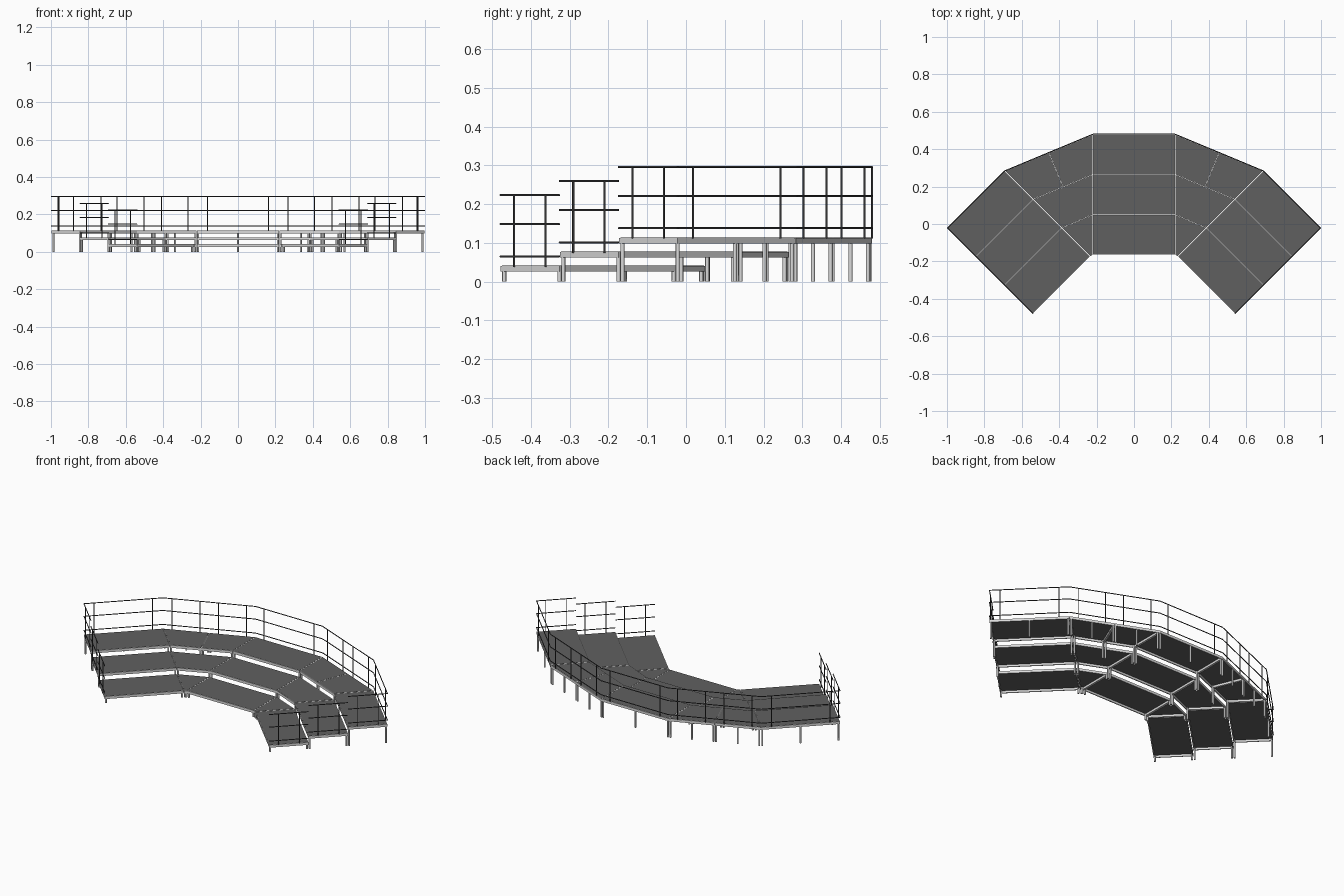
import bpy, bmesh
from mathutils import Vector

cube = bpy.data.objects.get("Cube")
if cube:
    bpy.data.objects.remove(cube, do_unlink=True)


def material(name, rgb):
    m = bpy.data.materials.new(name)
    m.use_nodes = True
    m.diffuse_color = (*rgb, 1)
    m.node_tree.nodes["Principled BSDF"].inputs["Base Color"].default_value = (*rgb, 1)
    return m


DECK = material("dark grey deck", (0.118, 0.118, 0.118))
METAL = material("silver metal", (0.72, 0.72, 0.72))
RAIL = material("charcoal rail", (0.06, 0.06, 0.062))

# Main sizes
DEPTH, STEP, HALF = 0.215, 0.0363, 0.22
DIAG = 0.1525                    # one tier depth, measured along x and y on the wings
FRONT_Y = -0.165
WING_END = Vector((0.54, -0.479))
WING_IN = Vector((0.235, -0.174))
FRAME_H, SHEET = 0.0155, 0.003


def deck_top(tier):
    return 0.041 + STEP * tier


def finish(bm, name, mat, smooth=False):
    bmesh.ops.recalc_face_normals(bm, faces=bm.faces)
    me = bpy.data.meshes.new(name)
    bm.to_mesh(me)
    bm.free()
    me.materials.append(mat)
    for p in me.polygons:
        p.use_smooth = smooth and len(p.vertices) == 4
    ob = bpy.data.objects.new(name, me)
    bpy.context.collection.objects.link(ob)


def inset(poly, amount):
    """Shrink a convex counter-clockwise outline by a fixed distance."""
    out = []
    n = len(poly)
    for i in range(n):
        a = (poly[i] - poly[i - 1]).normalized()
        b = (poly[(i + 1) % n] - poly[i]).normalized()
        na, nb = Vector((-a.y, a.x)), Vector((-b.y, b.x))
        out.append(poly[i] + (na + nb) * amount / (1 + na.dot(nb)))
    return out


def loft(bm, rings, closed=False):
    """Join matching rings of points; cap the ends unless closed."""
    vs = [[bm.verts.new(p) for p in r] for r in rings]
    n = len(vs[0])
    pairs = list(zip(vs, vs[1:])) + ([(vs[-1], vs[0])] if closed else [])
    for lo, hi in pairs:
        for i in range(n):
            j = (i + 1) % n
            bm.faces.new((lo[i], lo[j], hi[j], hi[i]))
    if not closed:
        bm.faces.new(vs[0])
        bm.faces.new(vs[-1])


def ring(poly, z):
    return [(p.x, p.y, z) for p in poly]


def tube(bm, a, b, radius, sides=8):
    a, b = Vector(a), Vector(b)
    d = b - a
    rot = d.to_track_quat('Z', 'Y').to_matrix().to_4x4()
    rot.translation = (a + b) / 2
    bmesh.ops.create_cone(bm, cap_ends=True, segments=sides, radius1=radius,
                          radius2=radius, depth=d.length, matrix=rot)


def panel(name, outline, tier, mid_leg=None):
    """Deck sheet set in a metal frame, with a leg in every corner."""
    area = sum(outline[i - 1].cross(outline[i]) for i in range(len(outline)))
    poly = inset(outline if area > 0 else outline[::-1], 0.0006)
    top = deck_top(tier)
    rim = top - 0.0006
    base = top - FRAME_H

    bm = bmesh.new()
    sheet = inset(poly, 0.0027)
    loft(bm, [ring(sheet, top - SHEET), ring(sheet, top)])
    finish(bm, name + "_deck", DECK)

    bm = bmesh.new()
    inner = inset(poly, 0.006)
    loft(bm, [ring(poly, base), ring(poly, rim), ring(inner, rim), ring(inner, base)], True)
    finish(bm, name + "_frame", METAL)

    bm = bmesh.new()
    spots = inset(poly, 0.0065)
    if mid_leg:
        centre = sum(poly, Vector((0, 0))) / len(poly)
        spots.append(mid_leg + (centre - mid_leg).normalized() * 0.007)
    for p in spots:
        tube(bm, (p.x, p.y, 0), (p.x, p.y, top - SHEET), 0.0053)
    finish(bm, name + "_legs", METAL, True)


def flip(points, side):
    return [Vector((p.x * side, p.y)) for p in points]


def wing(tier, along=0.0):
    """Point on the wing's inner (0) to outer end (1) line at a tier boundary."""
    return WING_IN.lerp(WING_END, along) + Vector((DIAG, DIAG)) * tier


def middle(tier):
    return Vector((HALF, FRONT_Y + DEPTH * tier))


# Decks: centre, wedges and straight wings on three tiers
for t in range(3):
    back = t == 2
    panel(f"centre_tier_{t + 1}",
          [middle(t), middle(t + 1), *flip([middle(t + 1), middle(t)], -1)], t,
          Vector((0, middle(3).y)) if back else None)
    for side, label in ((1, "left"), (-1, "right")):
        wing_poly = flip([wing(t), wing(t, 1), wing(t + 1, 1), wing(t + 1)], side)
        panel(f"{label}_wing_tier_{t + 1}", wing_poly, t,
              (wing_poly[2] + wing_poly[3]) / 2 if back else None)
        gap = Vector((-0.001, 0.001))
        a, b, c, d = flip([middle(t), wing(t) + gap, wing(t + 1) + gap, middle(t + 1)], side)
        if back:
            m, n = (a + b) / 2, (c + d) / 2
            panel(f"{label}_inner_wedge_tier_3", [a, m, n, d], t, (n + d) / 2)
            panel(f"{label}_outer_wedge_tier_3", [m, b, c, n], t, (n + c) / 2)
        else:
            panel(f"{label}_wedge_tier_{t + 1}", [a, b, c, d], t)


def railing(name, path, spans, tier):
    """Three level rails along a path, with two posts on each span."""
    bm = bmesh.new()
    top = deck_top(tier)
    for h in (0.024, 0.107, 0.182):
        for p, q in zip(path, path[1:]):
            tube(bm, (p.x, p.y, top + h), (q.x, q.y, top + h), 0.0026)
    for p, q in spans:
        d = (q - p).normalized() * 0.056
        if (q - p).length < 0.3:
            d *= 0.9
        for s in (p + d, q - d):
            tube(bm, (s.x, s.y, top - 0.003), (s.x, s.y, top + 0.182), 0.0026)
    finish(bm, name, RAIL, True)


# Back railing follows the outer edge and turns along both wing ends
half = [wing(2, 1), wing(3, 1), wing(3), middle(3)]
path = half + flip(half, -1)[::-1]
spans = []
for p, q in zip(path, path[1:]):
    is_wedge = abs(p.y - q.y) > 0.01 and middle(3).y in (p.y, q.y)
    m = (p + q) / 2
    spans += [(p, m), (m, q)] if is_wedge else [(p, q)]
railing("back_railing", path, spans, 2)

# Short end railings on the two lower tiers
for t in range(2):
    for side, label in ((1, "left"), (-1, "right")):
        ends = flip([wing(t, 1), wing(t + 1, 1)], side)
        railing(f"{label}_end_railing_tier_{t + 1}", ends, [tuple(ends)], t)
